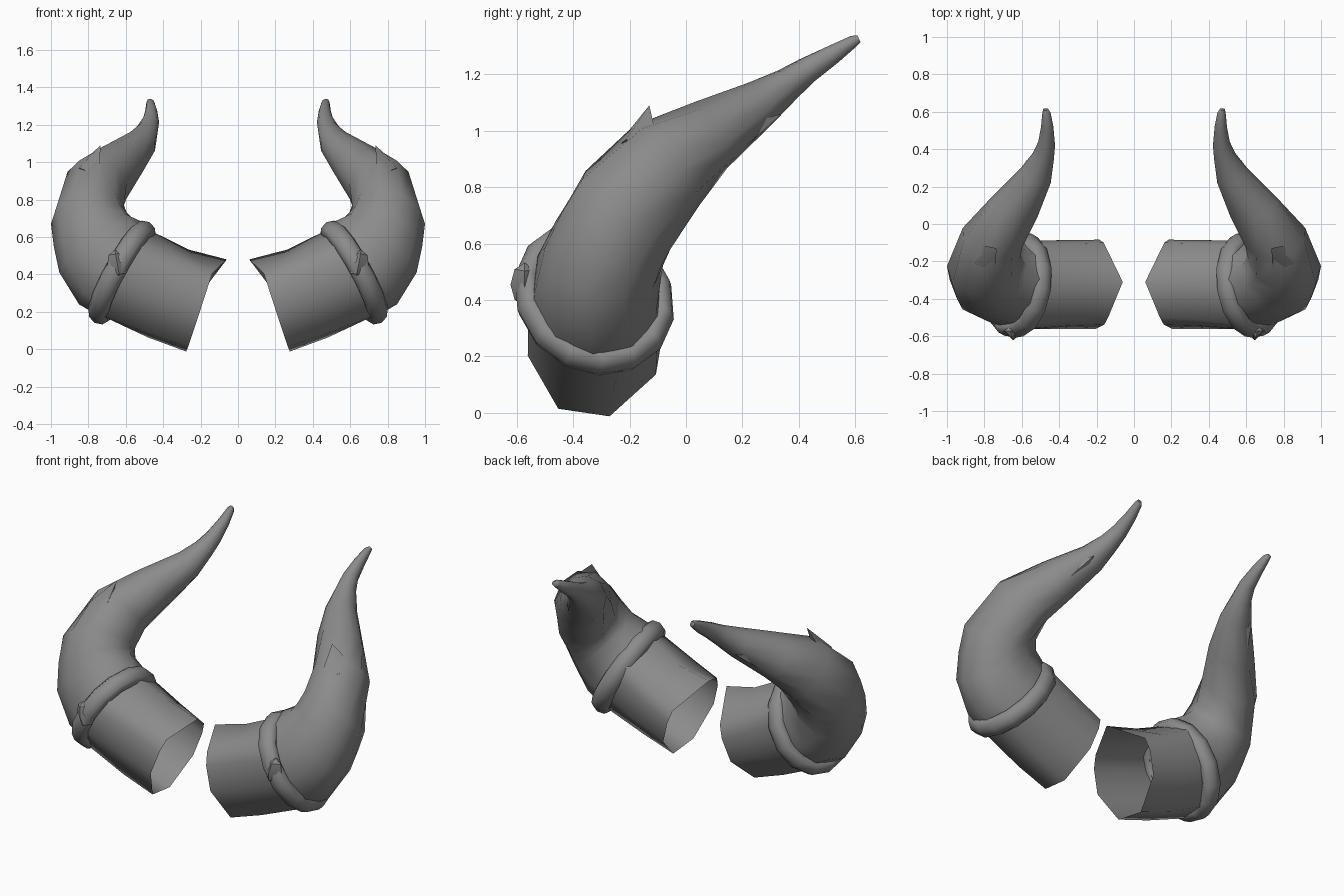
import bpy
import bmesh
import math
from mathutils import Vector, Matrix

cube = bpy.data.objects.get("Cube")
if cube:
    bpy.data.objects.remove(cube, do_unlink=True)

grey = bpy.data.materials.new("horn_grey")
grey.use_nodes = True
colour = (0.26, 0.26, 0.26, 1)
grey.diffuse_color = colour
grey.node_tree.nodes["Principled BSDF"].inputs["Base Color"].default_value = colour


def finish(bm, name, angle=65):
    """Turn a left-side bmesh into a mirrored, smooth-shaded object."""
    bmesh.ops.recalc_face_normals(bm, faces=bm.faces)
    mesh = bpy.data.meshes.new(name)
    bm.to_mesh(mesh)
    bm.free()
    mesh.materials.append(grey)
    obj = bpy.data.objects.new(name, mesh)
    bpy.context.collection.objects.link(obj)
    bpy.ops.object.select_all(action='DESELECT')
    obj.select_set(True)
    bpy.context.view_layer.objects.active = obj
    bpy.ops.object.shade_smooth_by_angle(angle=math.radians(angle))
    mirror = obj.modifiers.new("mirror", 'MIRROR')
    mirror.use_mirror_merge = False
    return obj


def bridge(bm, loops, closed=False):
    """Join consecutive vertex loops with quads."""
    pairs = list(zip(loops, loops[1:]))
    if closed:
        pairs.append((loops[-1], loops[0]))
    for a, b in pairs:
        n = len(a)
        for i in range(n):
            j = (i + 1) % n
            bm.faces.new((a[i], a[j], b[j], b[i]))


def loft(name, rings, profile, cap_end=False):
    """Loft a profile through rings: (centre, outward half axis, side half width)."""
    bm = bmesh.new()
    loops = []
    for k, (centre, outward, width) in enumerate(rings):
        ahead = Vector(rings[min(k + 1, len(rings) - 1)][0])
        behind = Vector(rings[max(k - 1, 0)][0])
        u = Vector(outward)
        v = (ahead - behind).cross(u).normalized() * width
        loops.append([bm.verts.new(Vector(centre) + u * s + v * t) for s, t in profile])
    bridge(bm, loops)
    if cap_end:
        bm.faces.new(loops[-1])
    return finish(bm, name)


# Open sleeve at the root of each horn, peaked on its upper side
half = [(-0.64, 0.88), (-0.35, 1), (0.22, 1), (0.92, 0.4)]
sleeve_profile = [(-1, 0)] + half + [(s, -t) for s, t in reversed(half)]
sleeve = loft("horn_sleeve", [
    ((0.2, -0.325, 0.222), (0.078, -0.04, -0.24), 0.23),
    ((0.375, -0.325, 0.293), (0.11, -0.03, -0.24), 0.23),
    ((0.62, -0.325, 0.405), (0.13, 0, -0.24), 0.235),
], sleeve_profile)
sleeve.data.vertices[0].co = (0.06, -0.31, 0.48)

# Curved horn, sweeping out, up and back to a slim tip
oval = [(math.cos(math.tau * i / 10), math.sin(math.tau * i / 10)) for i in range(10)]
loft("horn_body", [
    ((0.60, -0.32, 0.40), (0.13, 0, -0.23), 0.235),
    ((0.68, -0.315, 0.46), (0.17, -0.02, -0.22), 0.23),
    ((0.765, -0.29, 0.56), (0.19, -0.06, -0.15), 0.215),
    ((0.79, -0.25, 0.64), (0.195, -0.05, -0.09), 0.21),
    ((0.805, -0.205, 0.72), (0.195, -0.02, -0.05), 0.21),
    ((0.755, -0.07, 0.875), (0.16, 0.05, -0.015), 0.185),
    ((0.64, 0.09, 0.985), (0.125, 0.05, -0.035), 0.13),
    ((0.525, 0.26, 1.095), (0.08, 0.04, -0.012), 0.085),
    ((0.485, 0.36, 1.165), (0.056, 0.02, 0), 0.06),
    ((0.467, 0.43, 1.215), (0.045, 0.01, 0), 0.048),
    ((0.464, 0.52, 1.27), (0.033, 0, 0), 0.036),
    ((0.468, 0.595, 1.318), (0.022, 0, 0), 0.022),
    ((0.472, 0.613, 1.326), (0.014, 0, 0), 0.014),
], oval, cap_end=True)

# Rounded collar, tilted round the joint
bm = bmesh.new()
centre = Vector((0.62, -0.325, 0.41))
u, v = Vector((0.125, 0.02, -0.23)), Vector((0.035, -0.24, 0.015))
axis = v.cross(u).normalized()
loops = []
for i in range(14):
    a = math.tau * i / 14
    spoke = u * math.cos(a) + v * math.sin(a)
    out = spoke.normalized()
    loops.append([
        bm.verts.new(centre + spoke
                     + out * 0.045 * math.cos(math.tau * j / 8)
                     + axis * 0.058 * math.sin(math.tau * j / 8))
        for j in range(8)])
bridge(bm, loops, closed=True)
finish(bm, "horn_collar")

# Diamond stud on the front of the collar
bm = bmesh.new()
bmesh.ops.create_uvsphere(bm, u_segments=4, v_segments=4, radius=1)
bmesh.ops.transform(
    bm, verts=bm.verts,
    matrix=Matrix.Translation((0.645, -0.572, 0.455))
    @ Matrix.Rotation(math.radians(10), 4, 'Y')
    @ Matrix.Diagonal((0.055, 0.05, 0.078, 1)))
finish(bm, "collar_stud", 30)


def shard(name, base, apex, width, thickness, side):
    """Pointed splinter lying along the horn."""
    base, apex = Vector(base), Vector(apex)
    along = (apex - base).normalized()
    across = Vector(side).cross(along).normalized()
    depth = along.cross(across)
    bm = bmesh.new()
    ring = [bm.verts.new(base + d) for d in (
        across * width, depth * thickness, -across * width, -depth * thickness)]
    top = bm.verts.new(apex)
    for i in range(4):
        bm.faces.new((ring[i], ring[(i + 1) % 4], top))
    bm.faces.new(ring)
    finish(bm, name)


shard("front_splinter", (0.815, -0.18, 0.94), (0.735, -0.13, 1.09), 0.11, 0.055, (0.6, -0.6, 0.4))
shard("back_splinter", (0.62, 0.19, 0.98), (0.575, 0.34, 1.06), 0.065, 0.05, (0.5, 0.5, -0.6))
